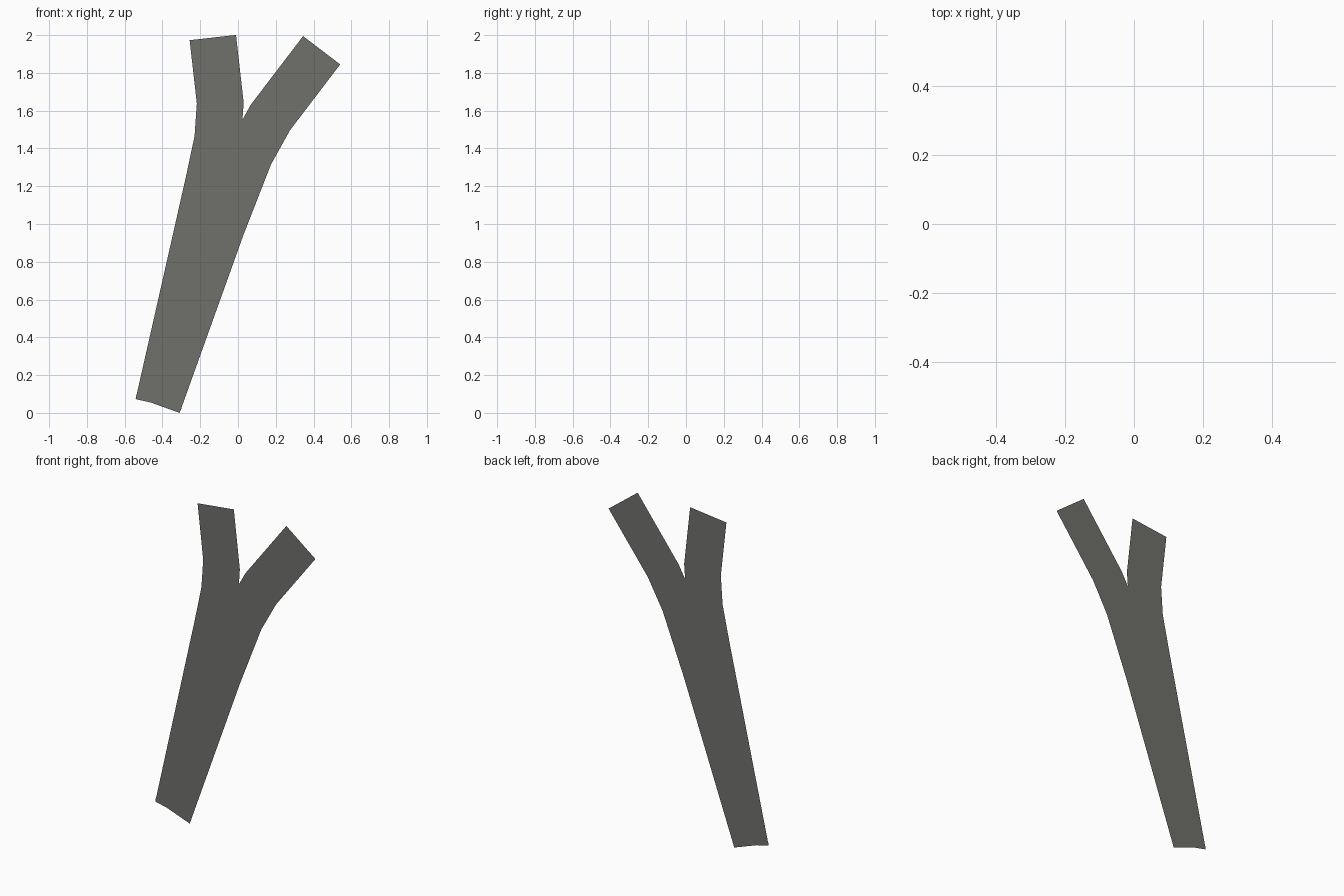
import bpy
import bmesh
from mathutils import Vector

if "Cube" in bpy.data.objects:
    bpy.data.objects.remove(bpy.data.objects["Cube"])

WIDTH = 0.247
SHEET_Y = -0.025

asphalt = bpy.data.materials.new("dark_grey")
asphalt.diffuse_color = (0.16, 0.16, 0.15, 1.0)
asphalt.use_nodes = True
asphalt.node_tree.nodes["Principled BSDF"].inputs["Base Color"].default_value = asphalt.diffuse_color


def strip(name, rail, side):
    """Flat strip in the xz plane: one rail, offset sideways by WIDTH with mitred bends."""
    pts = [Vector(p) for p in rail]
    normals = []
    for a, b in zip(pts, pts[1:]):
        d = (b - a).normalized()
        normals.append(Vector((d.y, -d.x)) * side)
    bm = bmesh.new()
    pairs = []
    for i, p in enumerate(pts):
        n0 = normals[max(i - 1, 0)]
        n1 = normals[min(i, len(normals) - 1)]
        m = (n0 + n1).normalized()
        q = p + m * (WIDTH / m.dot(n0))
        pairs.append([bm.verts.new((v.x, SHEET_Y, v.y)) for v in (p, q)])
    for (a, b), (c, d) in zip(pairs, pairs[1:]):
        face = bm.faces.new((a, b, d, c))
        face.normal_update()
        if face.normal.y > 0:
            face.normal_flip()
    mesh = bpy.data.meshes.new(name)
    bm.to_mesh(mesh)
    bm.free()
    mesh.materials.append(asphalt)
    obj = bpy.data.objects.new(name, mesh)
    bpy.context.collection.objects.link(obj)
    return obj


# Left branch, drawn from its left edge
strip("left_branch", [(-0.542, 0.073), (-0.278, 1.24), (-0.23, 1.465),
                      (-0.218, 1.638), (-0.256, 1.973)], 1)

# Right branch, drawn from its right edge and overlapping the left one at the base
strip("right_branch", [(-0.309, 0.0), (0.03, 0.945), (0.175, 1.316),
                       (0.275, 1.496), (0.541, 1.845)], -1)
